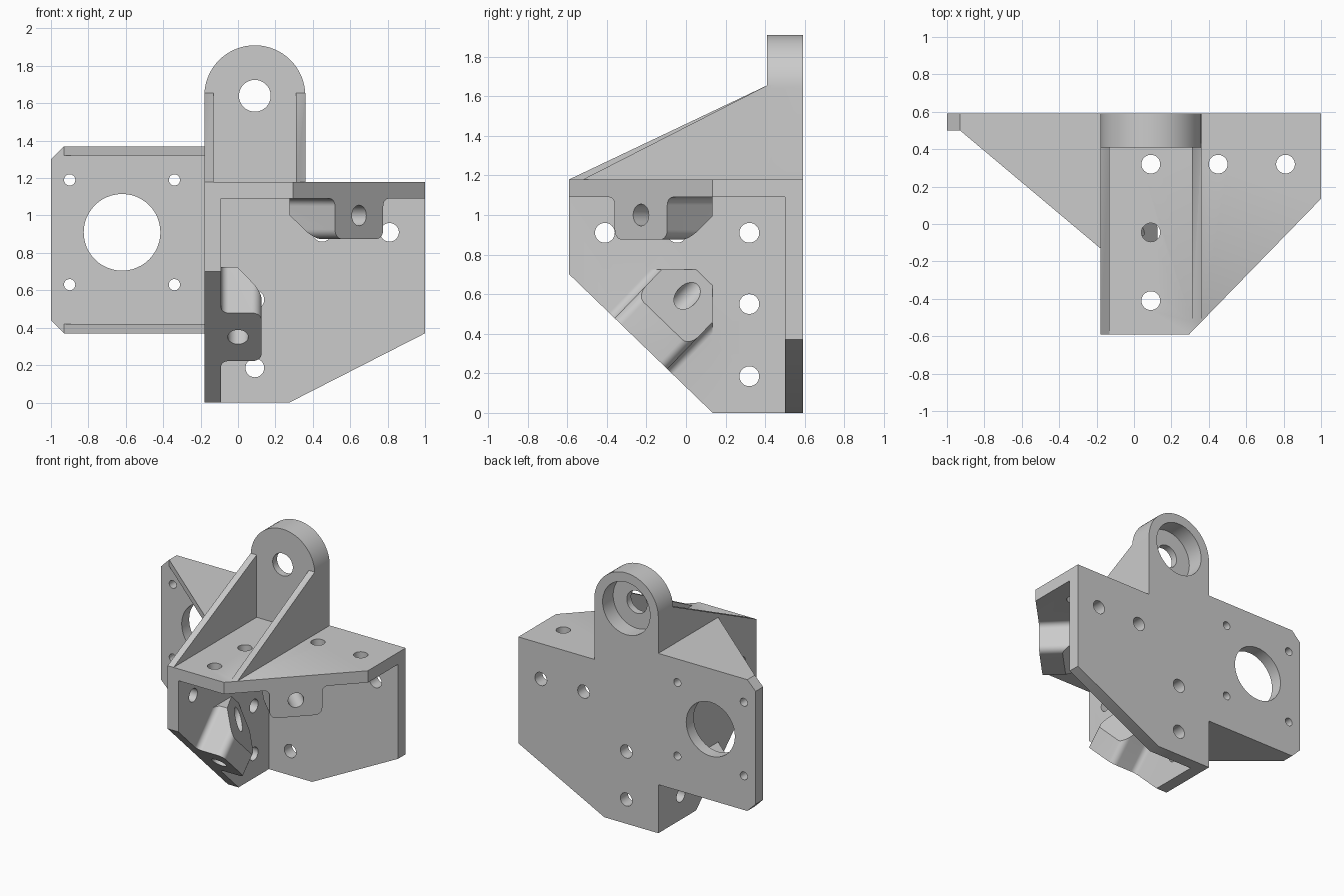
import bpy, bmesh, math
from mathutils import Vector as V

if "Cube" in bpy.data.objects:
    bpy.data.objects.remove(bpy.data.objects["Cube"])

X, Y, Z, O = V((1, 0, 0)), V((0, 1, 0)), V((0, 0, 1)), V((0, 0, 0))
FRONT = (O, X, Z, Y)   # profile in x,z extruded along y
SIDE = (O, Y, Z, X)    # profile in y,z extruded along x
TOP = (O, X, Y, Z)     # profile in x,y extruded along z


def prism(name, pts, d0, d1, frame):
    """Extrude a 2D profile between two depths of a frame (origin, a, b, depth)."""
    o, a, b, c = frame
    bm = bmesh.new()
    lo, hi = [[bm.verts.new(o + a * p + b * q + c * d) for p, q in pts] for d in (d0, d1)]
    bm.faces.new(lo)
    bm.faces.new(hi)
    for i in range(len(pts)):
        j = (i + 1) % len(pts)
        bm.faces.new((lo[i], lo[j], hi[j], hi[i]))
    bmesh.ops.recalc_face_normals(bm, faces=bm.faces)
    me = bpy.data.meshes.new(name)
    bm.to_mesh(me)
    bm.free()
    ob = bpy.data.objects.new(name, me)
    bpy.context.collection.objects.link(ob)
    return ob


def rect(a0, b0, a1, b1):
    return [(a0, b0), (a1, b0), (a1, b1), (a0, b1)]


def arc(cx, cy, r, a0, a1, n):
    return [(cx + r * math.cos(math.radians(a0 + (a1 - a0) * i / n)),
             cy + r * math.sin(math.radians(a0 + (a1 - a0) * i / n))) for i in range(n + 1)]


def circle(cx, cy, r):
    return arc(cx, cy, r, 0, 360, 48)[:-1]


def combine(ob, other, op):
    """Apply a boolean and delete the second object."""
    m = ob.modifiers.new("bool", 'BOOLEAN')
    m.operation, m.solver, m.object = op, 'EXACT', other
    bpy.context.view_layer.objects.active = ob
    bpy.ops.object.modifier_apply(modifier=m.name)
    bpy.data.objects.remove(other)


def cut(ob, pts, d0, d1, frame):
    combine(ob, prism("cutter", pts, d0, d1, frame), 'DIFFERENCE')


# back plate with the motor plate on its left
body = prism("corner_bracket", [
    (-0.18, 0), (0.275, 0), (1, 0.37), (1, 1.18), (-0.15, 1.18), (-0.15, 1.37),
    (-0.93, 1.37), (-1, 1.30), (-1, 0.44), (-0.93, 0.37), (-0.18, 0.37)], 0.5, 0.59, FRONT)

# side plate, top plate, bearing tower
parts = [
    prism("side_plate", rect(-0.59, 0, 0.59, 1.18), -0.18, -0.09, SIDE),
    prism("top_plate", rect(-0.18, -0.59, 1, 0.59), 1.09, 1.18, TOP),
    prism("bearing_tower", [(-0.18, 1.14), (0.36, 1.14)] + arc(0.09, 1.64, 0.27, 0, 180, 32),
          0.41, 0.59, FRONT),
]
# sloped tower walls
for x, y0 in ((-0.18, -0.59), (0.31, -0.52)):
    parts.append(prism("tower_wall", [(y0, 1.14), (y0, 1.18), (0.41, 1.655),
                                      (0.43, 1.655), (0.43, 1.14)], x, x + 0.05, SIDE))
# triangular motor plate ribs
for z in (0.37, 1.32):
    parts.append(prism("motor_rib", [(-0.93, 0.55), (-0.93, 0.5), (-0.15, -0.155),
                                     (-0.15, 0.55)], z, z + 0.05, TOP))
for p in parts:
    combine(body, p, 'UNION')


# rounded screw tabs on the two slanted edges
half = arc(0.225, -0.04, 0.04, 90, 180, 8) + arc(0.135, -0.165, 0.05, 0, -90, 8)
half = [(0.225, 0.04)] + half
tab_profile = half + [(-w, h) for w, h in reversed(half)]


def add_tab(a, b, up, rod_cuts):
    t = (b - a).normalized()
    u = t.cross(up)
    if u.dot(V((-1, 1, 0)) if up.z else V((0, 1, 1))) < 0:
        u = -u
    mid = (a + b) / 2
    across = (mid, t, up, u)
    tab = prism("screw_tab", tab_profile, -0.1, 0.7, across)
    cut(tab, circle(0, -0.09, 0.055), -0.3, 0.9, across)
    cut(tab, [(0.06, -0.286), (0.547, 0.06), (1, 0.06), (1, -0.286)], -0.5, 0.5,
        (mid, u, up, t))
    for args in rod_cuts:
        cut(tab, *args)
    combine(body, tab, 'UNION')
    cut(body, rect(-1.5, -0.4, 1.5, 0.3), -0.9, 0, across)   # slanted edge


add_tab(V((0.295, -0.59, 1.09)), V((1, 0.135, 1.09)), Z,
        [(rect(-1, -1, 0.275, 1.5), 0.5, 1.4, TOP), (rect(-1, 0.135, 1.5, 1.5), 0.5, 1.4, TOP)])
add_tab(V((-0.09, -0.59, 0.70)), V((-0.09, 0.135, 0)), -X,
        [(rect(-1, 0.725, 1.5, 1.8), -0.5, 0.5, SIDE), (rect(0.135, -0.5, 1.5, 1.8), -0.5, 0.5, SIDE)])

# screw holes in the three plates
for x, z in ((0.81, 0.91), (0.45, 0.91), (0.09, 0.55), (0.09, 0.185)):
    cut(body, circle(x, z, 0.05), 0.45, 0.65, FRONT)
for y, z in ((0.32, 0.91), (-0.045, 0.91), (-0.41, 0.91), (0.32, 0.55), (0.32, 0.185)):
    cut(body, circle(y, z, 0.05), -0.25, -0.05, SIDE)
for x, y in ((0.09, 0.32), (0.45, 0.32), (0.81, 0.32), (0.09, -0.045), (0.09, -0.41)):
    cut(body, circle(x, y, 0.05), 1.05, 1.22, TOP)

# motor opening and its four screws
cut(body, circle(-0.62, 0.91, 0.205), 0.45, 0.65, FRONT)
for x in (-0.90, -0.34):
    for z in (0.63, 1.19):
        cut(body, circle(x, z, 0.03), 0.45, 0.65, FRONT)

# bearing seat and shaft hole
cut(body, circle(0.09, 1.64, 0.2), 0.463, 0.7, FRONT)
cut(body, circle(0.09, 1.64, 0.085), 0.3, 0.55, FRONT)

grey = bpy.data.materials.new("light_grey")
grey.diffuse_color = (0.6, 0.6, 0.6, 1)
grey.use_nodes = True
grey.node_tree.nodes["Principled BSDF"].inputs["Base Color"].default_value = grey.diffuse_color
body.data.materials.clear()
body.data.materials.append(grey)
bpy.ops.object.select_all(action='DESELECT')
body.select_set(True)
bpy.context.view_layer.objects.active = body
bpy.ops.object.shade_smooth_by_angle(angle=math.radians(30))
